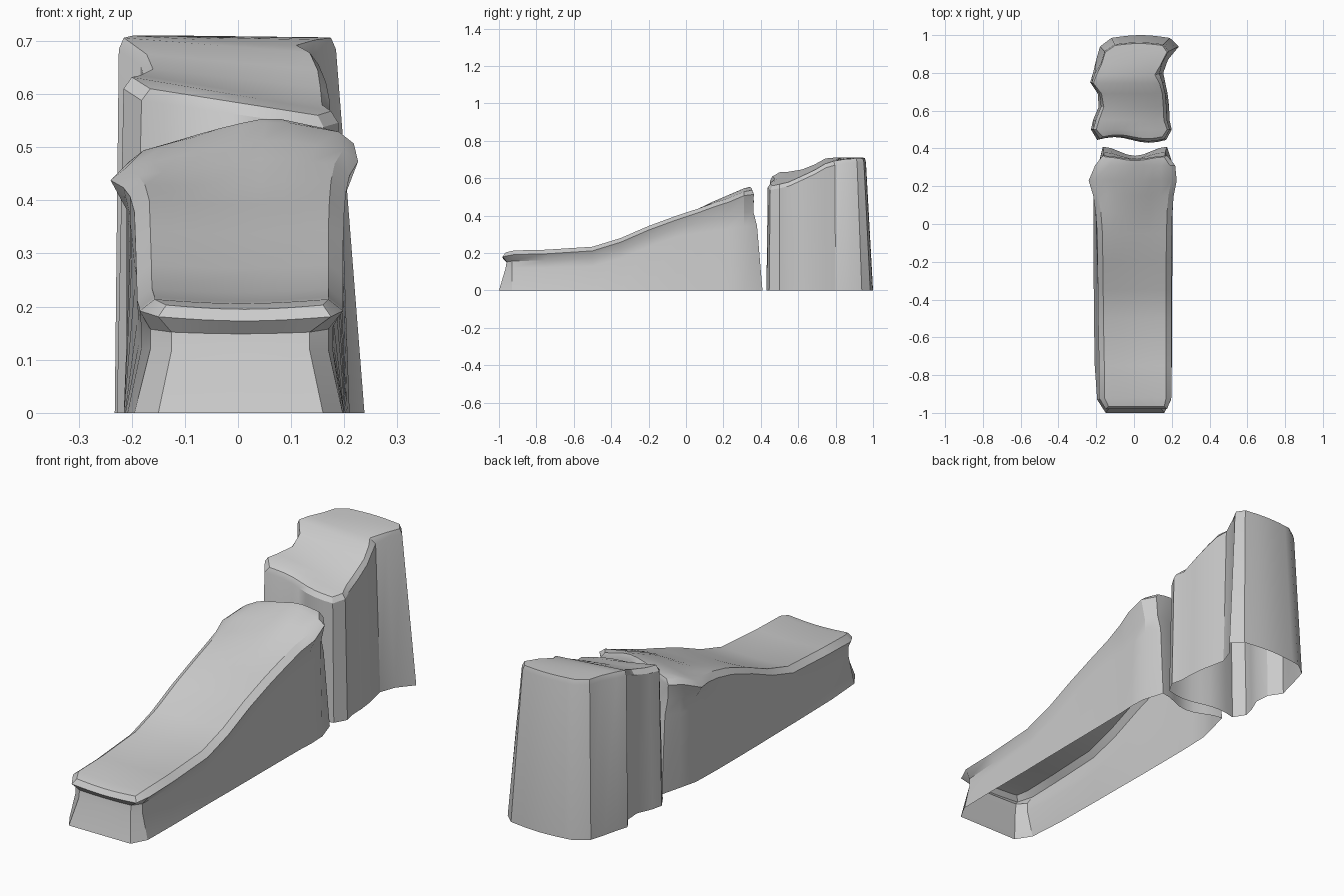
import bpy, bmesh
from math import sin, cos, pi, radians

if "Cube" in bpy.data.objects:
    bpy.data.objects.remove(bpy.data.objects["Cube"])


def lerp(a, b, t):
    return a + (b - a) * t


def shell(name, rows, cols, levels):
    """Open-bottomed shell: stacked outline rings closed by a grid on top."""
    bm = bmesh.new()
    last = rows - 1
    ring = [(0, c) for c in range(cols)] + [(i, cols) for i in range(last)]
    ring += [(last, c) for c in range(cols, 0, -1)] + [(i, 0) for i in range(last, 0, -1)]
    loops = []
    for f in levels:
        loops.append({k: bm.verts.new(f(k[0], k[1] / cols)) for k in ring})
    for low, high in zip(loops, loops[1:]):
        for a, b in zip(ring, ring[1:] + ring[:1]):
            bm.faces.new((low[a], low[b], high[b], high[a]))
    top = loops[-1]
    for i in range(1, last):
        for c in range(1, cols):
            top[i, c] = bm.verts.new(levels[-1](i, c / cols))
    for i in range(last):
        for c in range(cols):
            bm.faces.new((top[i, c], top[i, c + 1], top[i + 1, c + 1], top[i + 1, c]))
    mesh = bpy.data.meshes.new(name)
    bm.to_mesh(mesh)
    bm.free()
    ob = bpy.data.objects.new(name, mesh)
    bpy.context.collection.objects.link(ob)
    bpy.context.view_layer.objects.active = ob
    ob.select_set(True)
    bpy.ops.object.shade_smooth_by_angle(angle=radians(28))
    ob.select_set(False)
    return ob


# Sloping rock ramp: base y, top y, base x pair, waist x pair, top x pair, waist z, top z
RAMP = [
    (-1.00, -0.965, -.15, .16, -.125, .135, -.135, .16, .118, .203),
    (-0.93, -0.92, -.195, .197, -.165, .170, -.157, .17, .120, .214),
    (-0.75, -0.75, -.208, .200, -.182, .178, -.157, .17, .122, .218),
    (-0.50, -0.50, -.212, .200, -.187, .180, -.162, .17, .130, .234),
    (-0.35, -0.35, -.213, .202, -.190, .180, -.163, .17, .172, .280),
    (-0.20, -0.20, -.215, .203, -.195, .182, -.165, .17, .235, .345),
    (-0.05, -0.05, -.215, .204, -.200, .184, -.167, .172, .288, .400),
    (0.06, 0.06, -.215, .205, -.203, .187, -.175, .175, .308, .440),
    (0.15, 0.15, -.213, .206, -.203, .190, -.188, .182, .320, .482),
    (0.23, 0.23, -.210, .210, -.210, .195, -.212, .198, .332, .515),
    (0.31, 0.31, -.190, .207, -.187, .198, -.178, .190, .342, .549),
    (0.385, 0.345, -.165, .175, -.160, .165, -.150, .160, .346, .556),
]
R_END = len(RAMP) - 1


def end_wave(i, u):
    return .024 * cos(2 * pi * u) if i == R_END else 0


def ramp_base(i, u):
    r = RAMP[i]
    return lerp(r[2], r[3], u), r[0] + end_wave(i, u), 0


def ramp_waist(i, u):
    r = RAMP[i]
    y = r[0] + (.035 if i == 0 else -.022 if i == R_END else 0)
    return lerp(r[4], r[5], u), y + .7 * end_wave(i, u), r[8]


def ramp_neck(i, u):
    x, y, z = ramp_waist(i, u)
    y += .006 if i == 0 else -.02 if i == R_END else 0
    return x, y, lerp(z, ramp_top(i, u)[2], .4)


def ramp_rim(i, u):
    x, y, z = ramp_top(i, u)
    r = RAMP[i]
    grow = .028 if 0 < i < R_END else .015
    x = lerp(r[6] - grow, r[7] + grow, u)
    y += -.015 if i == 0 else .008 if i == R_END else 0
    return x, y, z - .022


def ramp_top(i, u):
    r = RAMP[i]
    tilt = min(1, max(0, (r[1] - .02) / .2))
    drop = tilt * (.055 * max(0, (.7 - u) / .7) ** 1.3 + .02 * max(0, (u - .7) / .3))
    return (lerp(r[6], r[7], u), r[1] + .4 * end_wave(i, u),
            r[9] - drop - .008 * sin(pi * u) * (1 - tilt))


shell("rock_ramp", len(RAMP), 8, [ramp_base, ramp_waist, ramp_neck, ramp_rim, ramp_top])

# Standing rock pillar: base y, top y, base x pair, top x pair, left z, right z
PILLAR = [
    (.445, .462, -.195, .170, -.165, .150, .610, .560),
    (.500, .500, -.228, .200, -.200, .175, .632, .568),
    (.550, .550, -.217, .188, -.185, .158, .635, .580),
    (.620, .620, -.187, .186, -.160, .155, .647, .612),
    (.690, .690, -.192, .178, -.172, .150, .675, .645),
    (.750, .745, -.232, .165, -.215, .135, .706, .678),
    (.800, .790, -.217, .155, -.198, .110, .710, .692),
    (.870, .850, -.200, .180, -.170, .145, .710, .702),
    (.940, .910, -.180, .238, -.152, .175, .710, .706),
    (.985, .945, -.120, .190, -.100, .150, .710, .707),
]
P_END = len(PILLAR) - 1


def face_wave(i, u):
    return .015 * sin(2 * pi * u) if i == 0 else .015 * sin(pi * u) if i == P_END else 0


def pillar_base(i, u):
    r = PILLAR[i]
    return lerp(r[2], r[3], u), r[0] + face_wave(i, u), 0


def pillar_top(i, u):
    r = PILLAR[i]
    return lerp(r[4], r[5], u), r[1] + face_wave(i, u) * .7, lerp(r[6], r[7], u)


def pillar_rim(i, u):
    x, y, z = pillar_top(i, u)
    xb, yb, _ = pillar_base(i, u)
    k = .55 if i < 7 else .15
    if i == 0:
        y -= .006
    return lerp(x, xb, k), lerp(y, yb, k), z - .022


shell("rock_pillar", len(PILLAR), 8, [pillar_base, pillar_rim, pillar_top])
